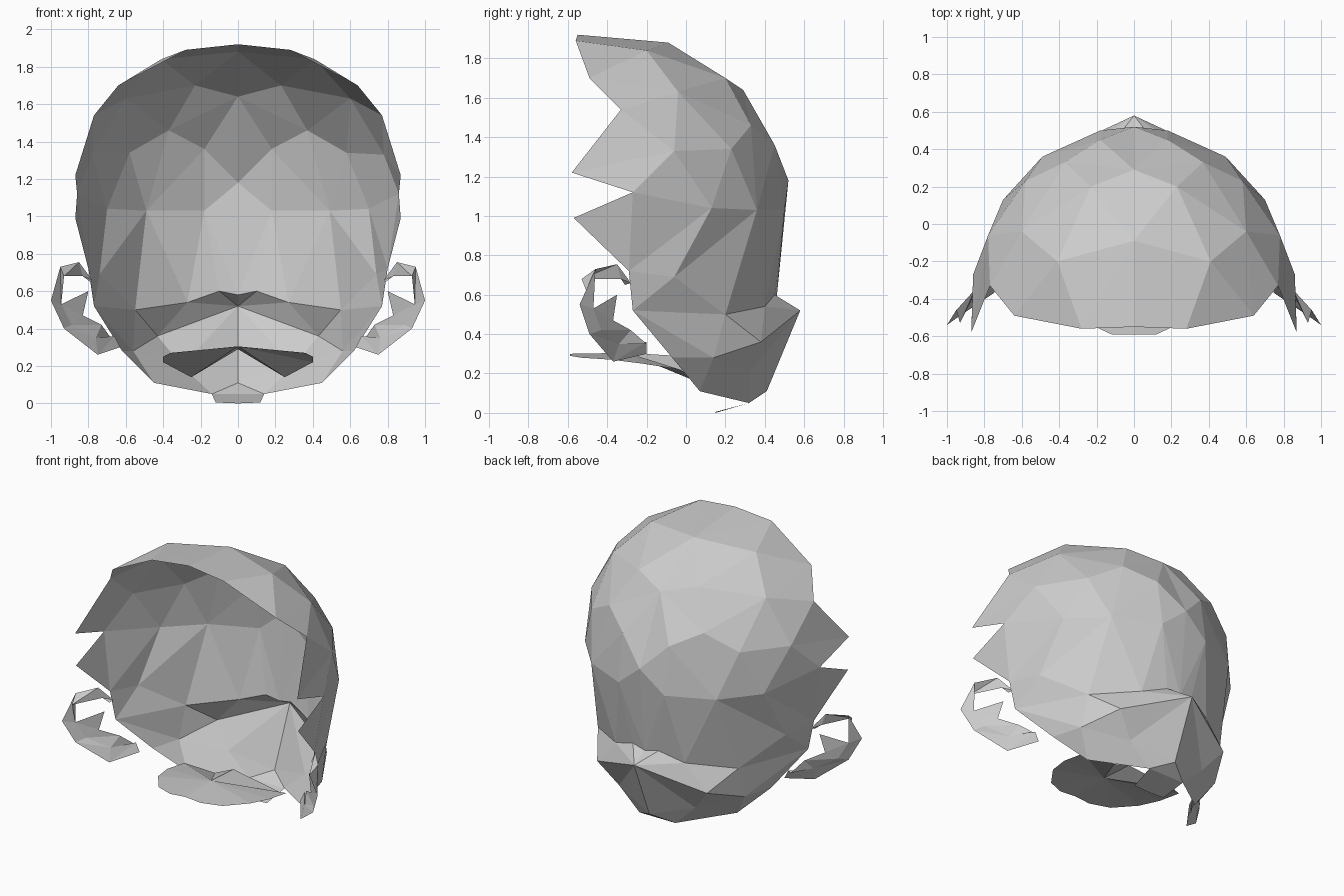
import bpy, bmesh
from mathutils import Vector
from mathutils.geometry import delaunay_2d_cdt

if "Cube" in bpy.data.objects:
    bpy.data.objects.remove(bpy.data.objects["Cube"])

grey = bpy.data.materials.new("light_grey")
grey.diffuse_color = (0.6, 0.6, 0.6, 1)
grey.use_nodes = True
grey.node_tree.nodes["Principled BSDF"].inputs["Base Color"].default_value = grey.diffuse_color


def make(name, verts, faces):
    """Half part on the +x side, mirrored across x = 0."""
    mesh = bpy.data.meshes.new(name)
    mesh.from_pydata(verts, [], faces)
    mesh.materials.append(grey)
    obj = bpy.data.objects.new(name, mesh)
    bpy.context.collection.objects.link(obj)
    mod = obj.modifiers.new("mirror", "MIRROR")
    mod.use_clip = True
    mod.merge_threshold = 0.002
    return obj


# Head shell: jagged front rim, from the crown down to the chin
rim = [(0, -.55, 1.92), (.28, -.56, 1.89), (.64, -.49, 1.70), (.77, -.33, 1.54),
       (.87, -.58, 1.22), (.86, -.27, 1.12), (.87, -.57, .99), (.80, -.29, .72),
       (.77, -.27, .52), (.62, -.07, .28), (.45, .07, .11), (.14, .32, .05)]
# Centre line of the back, from the chin up to the crown
spine = [(0, .32, .05), (0, .41, .11), (0, .58, .52), (0, .46, .58),
         (0, .52, 1.18), (0, .29, 1.64), (0, -.09, 1.88)]
# Faceted points of the skull between rim and spine
skull = [(.41, -.20, 1.84), (.60, -.04, 1.63), (.78, -.06, 1.33), (.70, .13, 1.04),
         (.74, -.06, .69), (.23, .20, 1.70), (.37, .33, 1.46), (.58, .23, 1.34),
         (.49, .36, 1.03), (.18, .45, 1.36), (.18, .50, 1.03)]
# Nape ridge: crease above, bulge below
crease = [(.10, .45, .60), (.27, .40, .54), (.55, .20, .50)]
bulge = [(.43, .38, .36), (.30, .32, .20), (.56, .14, .28)]

outline = rim + spine
points = outline + skull + crease + bulge
n = len(outline)
c = n + len(skull)
edges = [(i, (i + 1) % n) for i in range(n)]
edges += [(len(rim) + 3, c), (c, c + 1), (c + 1, c + 2),
          (c + 2, c + 3), (c + 3, len(rim) + 2)]
# Flatten the shell, spreading the front outwards, and triangulate it
flat = [Vector((x, z - 1)) * (1 - .5 * y) for x, y, z in points]
out = delaunay_2d_cdt(flat, edges, [], 1, 1e-5)
origin = [o[0] for o in out[3]]
tris = [tuple(origin[i] for i in reversed(f)) for f in out[2]]
make("head_shell", points, tris)

# Chin flap, a small tongue under the shell
make("chin_flap", [(0, .32, .05), (.14, .32, .05), (.12, .15, .005), (0, .15, .0)],
     [(0, 3, 2, 1)])

# Mouth plate, a thin visor with two drooping lobes at the back
edge = [(0, -.59, .30), (.12, -.59, .29), (.25, -.53, .28), (.36, -.38, .27),
        (.40, -.22, .25), (.40, -.03, .22), (.25, .10, .14), (0, -.05, .29)]
hub = [(0, -.30, .305)]
make("mouth_plate", edge + hub,
     [(i, i + 1, len(edge)) for i in range(len(edge) - 1)])

# Ears: a curled outer band and a cup inside it
outer = [(.78, -.28, .66), (.85, -.35, .755), (.95, -.46, .73), (1, -.54, .55),
         (.93, -.49, .40), (.75, -.37, .26), (.63, -.20, .30)]
lip = [(.79, -.31, .65), (.83, -.33, .68), (.93, -.53, .68), (.945, -.47, .53),
       (.89, -.43, .42), (.76, -.34, .35), (.66, -.20, .36)]
cup = [(.87, -.40, .63), (.80, -.35, .60), (.83, -.37, .47), (.73, -.28, .42),
       (.68, -.20, .35)]


def strip(a, b):
    """Triangle pairs joining two rails of equal length."""
    verts = a + b
    k = len(a)
    faces = []
    for i in range(k - 1):
        faces += [(i, i + 1, k + i + 1), (i, k + i + 1, k + i)]
    return verts, faces


make("ear_rim", *strip(outer, lip))
make("ear_cup", *strip(lip[3:], cup[1:]))
